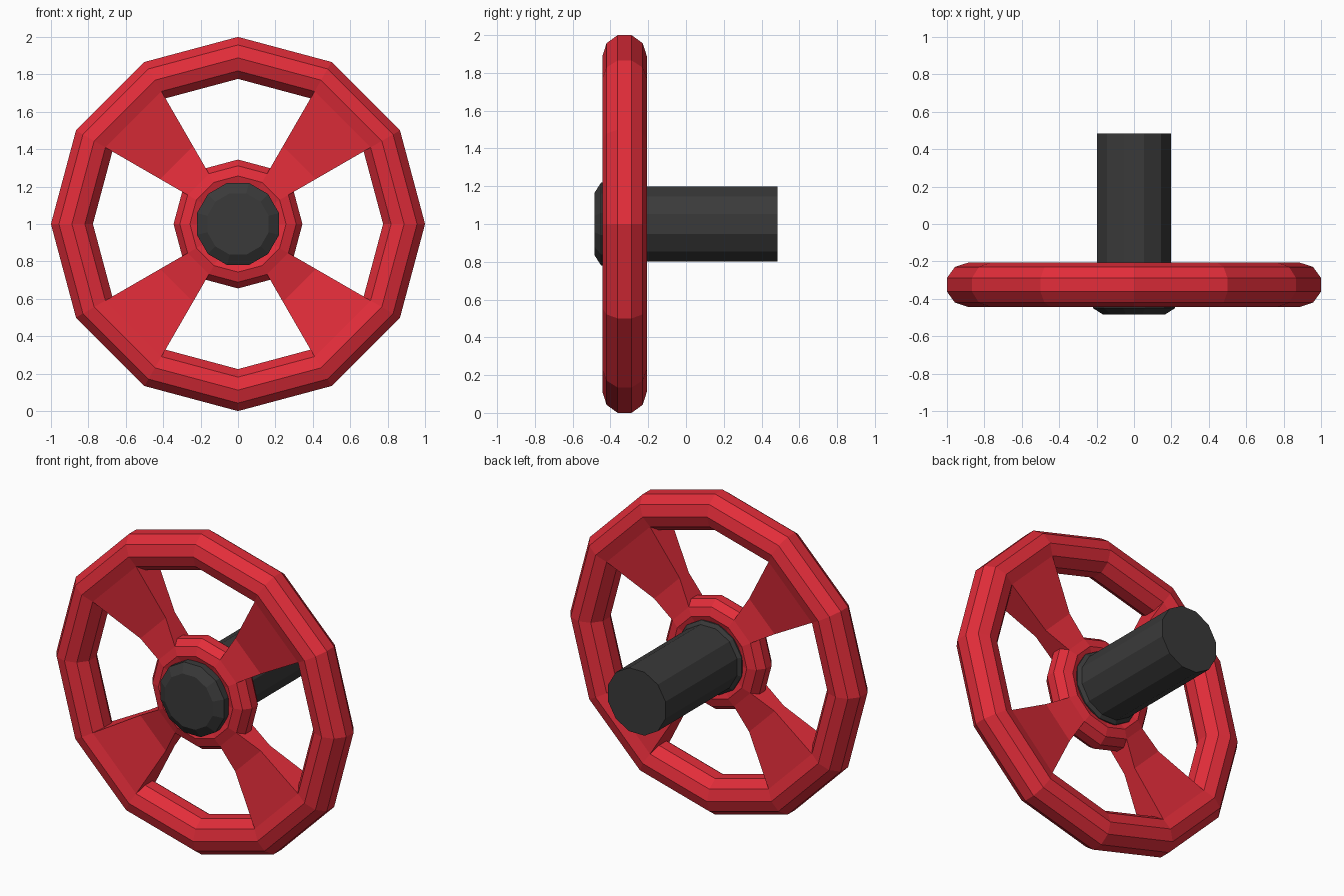
import bpy, bmesh
from math import sin, cos, pi, radians

if "Cube" in bpy.data.objects:
    bpy.data.objects.remove(bpy.data.objects["Cube"])

CZ, WY = 1.0, -0.325      # axle height, wheel plane
N, S = 12, 10             # segments round the wheel, sides of the ring sections


def material(name, rgb):
    m = bpy.data.materials.new(name)
    m.diffuse_color = (*rgb, 1)
    m.use_nodes = True
    m.node_tree.nodes["Principled BSDF"].inputs["Base Color"].default_value = m.diffuse_color
    return m


def finish(name, bm, mat):
    bmesh.ops.recalc_face_normals(bm, faces=bm.faces)
    me = bpy.data.meshes.new(name)
    bm.to_mesh(me)
    bm.free()
    me.materials.append(mat)
    ob = bpy.data.objects.new(name, me)
    bpy.context.collection.objects.link(ob)
    return ob


def vert(bm, r, y, a):
    return bm.verts.new((r * cos(a), y, CZ + r * sin(a)))


def is_spoke(i):
    return i % 3 == 1


def ring(bm, major, minor, open_sides):
    """Faceted ring; open_sides are left out where a spoke joins."""
    v = []
    for i in range(N):
        a = 2 * pi * i / N
        sec = [radians(18 + 36 * k) for k in range(S)]
        v.append([vert(bm, major + minor * cos(t), WY + minor * sin(t), a) for t in sec])
    for i in range(N):
        p, q = v[i], v[(i + 1) % N]
        for k in range(S):
            if is_spoke(i) and k in open_sides:
                continue
            n = (k + 1) % S
            bm.faces.new((p[k], p[n], q[n], q[k]))
    return v


red = material("red", (0.76, 0.026, 0.042))
dark = material("dark", (0.042, 0.042, 0.042))

# handwheel: rim and hub ring joined by four waisted wedge spokes
bm = bmesh.new()
rim = ring(bm, 0.888, 0.118, (3, 4, 5))
hub = ring(bm, 0.257, 0.092, (8, 9, 0))
for i in filter(is_spoke, range(N)):
    ends = []
    for j in (i, (i + 1) % N):
        a = 2 * pi * j / N
        back, front = (vert(bm, 0.48, WY + t, a) for t in (0.045, -0.045))
        R, H = rim[j], hub[j]
        bm.faces.new((R[3], R[4], R[5], R[6], front, back))
        bm.faces.new((H[8], H[9], H[0], H[1], back, front))
        ends.append(((R[3], back, H[1]), (R[6], front, H[8])))
    for p, q in zip(*ends):
        for k in range(2):
            bm.faces.new((p[k], p[k + 1], q[k + 1], q[k]))
finish("handwheel", bm, red)

# axle: twelve-sided shaft with a chamfered cap at the front
bm = bmesh.new()
profile = [(0.17, -0.485), (0.227, -0.45), (0.227, -0.235), (0.205, -0.22), (0.205, 0.485)]
loops = [[vert(bm, r, y, 2 * pi * (i + 0.5) / N) for i in range(N)] for r, y in profile]
for p, q in zip(loops, loops[1:]):
    for i in range(N):
        n = (i + 1) % N
        bm.faces.new((p[i], p[n], q[n], q[i]))
bm.faces.new(loops[0])
bm.faces.new(loops[-1])
finish("axle", bm, dark)
